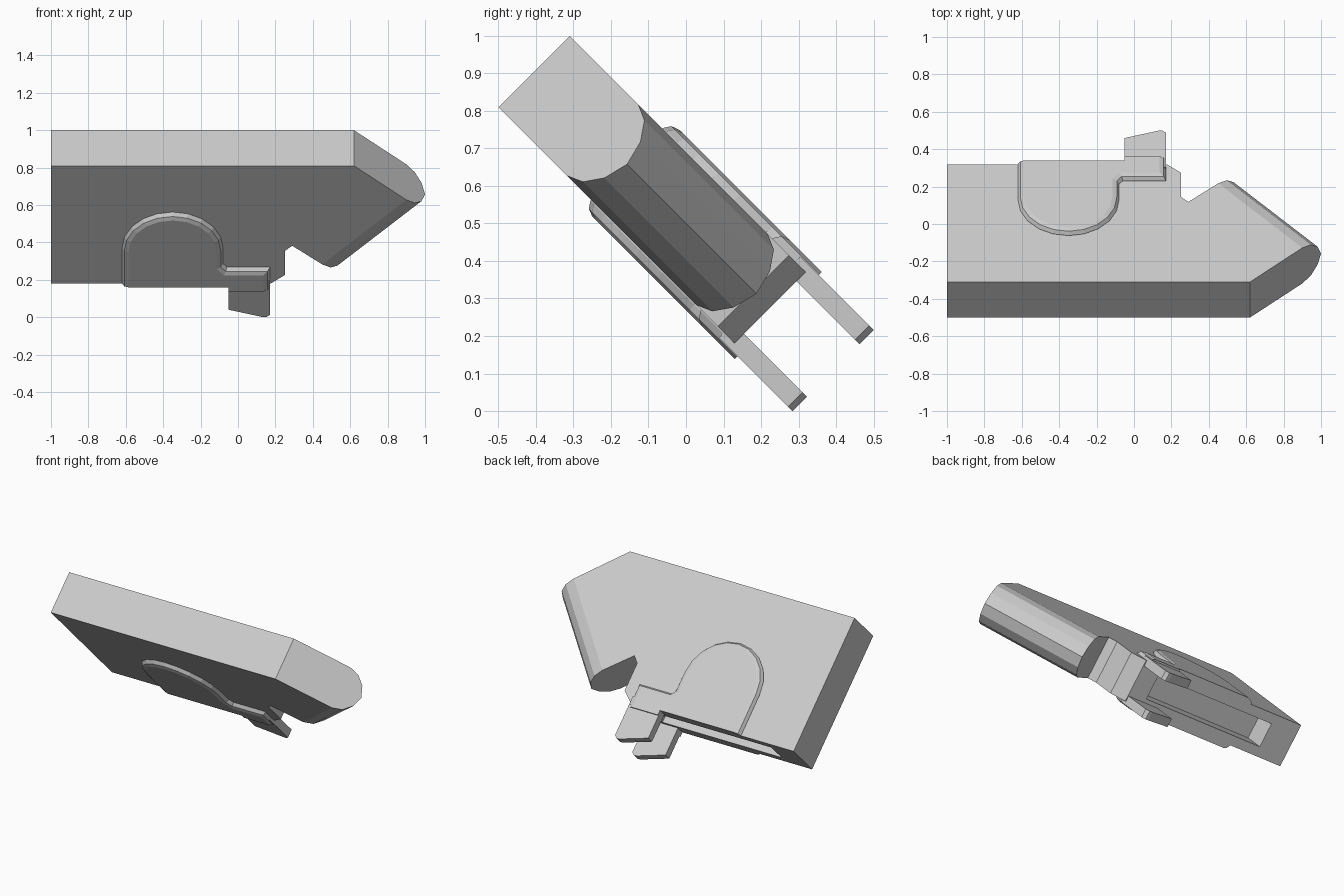
import bpy, bmesh
from math import sin, cos, pi, radians
from mathutils import Vector

if "Cube" in bpy.data.objects:
    bpy.data.objects.remove(bpy.data.objects["Cube"])

# Everything is modelled flat (x, width, thickness) and leaned over by 45 degrees
LEAN = radians(-45)
ORIGIN = (0, -0.405, 0.905)
BOTTOM = 0.89      # lower edge of the slab
HALF = 0.1345      # half thickness of the slab


def loft(name, layers, mirror=False):
    """Stack matching outlines [(thickness, points), ...] into a closed solid."""
    bm = bmesh.new()
    rings = [[bm.verts.new((x, v, w)) for x, v in pts] for w, pts in layers]
    n = len(rings[0])
    for lo, hi in zip(rings, rings[1:]):
        for i in range(n):
            j = (i + 1) % n
            bm.faces.new((lo[i], lo[j], hi[j], hi[i]))
    bm.faces.new(rings[0][::-1])
    bm.faces.new(rings[-1])
    bmesh.ops.dissolve_limit(bm, angle_limit=radians(0.5),
                             verts=bm.verts[:], edges=bm.edges[:])
    bmesh.ops.recalc_face_normals(bm, faces=bm.faces[:])
    mesh = bpy.data.meshes.new(name)
    bm.to_mesh(mesh)
    bm.free()
    ob = bpy.data.objects.new(name, mesh)
    bpy.context.collection.objects.link(ob)
    ob.location = ORIGIN
    ob.rotation_euler.x = LEAN
    if mirror:
        m = ob.modifiers.new("both_sides", 'MIRROR')
        m.use_axis = (False, False, True)
        m.use_clip = False
        m.use_mirror_merge = False
    return ob


def inset(pts, dist):
    """Move each edge inwards by dist(p, q) and intersect neighbours."""
    lines = []
    for i, p in enumerate(pts):
        p, q = Vector(p), Vector(pts[(i + 1) % len(pts)])
        d = (q - p).normalized()
        nrm = Vector((-d.y, d.x))
        lines.append((nrm, nrm.dot(p) + dist(p, q)))
    out = []
    for i in range(len(pts)):
        (a, da), (b, db) = lines[i - 1], lines[i]
        det = a.x * b.y - a.y * b.x
        out.append(((da * b.y - db * a.y) / det, (a.x * db - b.x * da) / det))
    return out


# Main slab, with its slanted nose rounded across the thickness
A, B = Vector((0.735, 0.677)), Vector((-0.677, 0.735))


def slab_outline(reach):
    tip = Vector((0.62, 0)) + A * reach
    heel = tip + B * 0.664
    return [(-1, 0), (0.62, 0), tip[:], heel[:], (0.29, 0.605), (0.25, 0.645),
            (0.25, 0.827), (0.175, BOTTOM), (-1, BOTTOM)]


curve = [(HALF, 0.381), (0.116, 0.443), (0.068, 0.492)]
curve = [(-w, r) for w, r in curve] + [(0, 0.517)] + curve[::-1]
slab = loft("main_slab", [(w, slab_outline(r)) for w, r in curve])

# Long slot in the underside
slot = [(-0.81, 0.74), (0.05, 0.74), (0.05, 1.0), (-0.81, 1.0)]
cutter = loft("slot_cutter", [(-0.075, slot), (0.075, slot)])
cutter.hide_render = True
cutter.hide_set(True)
cut = slab.modifiers.new("slot", 'BOOLEAN')
cut.operation = 'DIFFERENCE'
cut.solver = 'EXACT'
cut.object = cutter

# Raised round-topped side plates with softened edges
arc = [(-0.35 - 0.27 * cos(pi * i / 10), 0.62 - 0.27 * sin(pi * i / 10))
       for i in range(11)]
plate = [(-0.62, BOTTOM)] + arc + [(-0.08, 0.74), (-0.06, 0.765), (0.17, 0.765),
                                   (0.17, 0.92), (-0.05, 0.92), (-0.05, BOTTOM)]
# the straight run after the arc only needs its corner points


def soften(amount):
    def dist(p, q):
        low = min(p.y, q.y) > BOTTOM - 0.001
        return 0 if low else amount
    return inset(plate, dist)


loft("side_plate", [(0.13, plate), (HALF + 0.003, plate),
                    (0.156, soften(0.012)), (0.164, soften(0.034))], mirror=True)

# Prongs hanging below the plates
prong = [(-0.05, 0.85), (0.17, 0.85), (0.17, 1.11), (0.15, 1.127),
         (0.13, 1.125), (-0.05, 1.07)]
loft("prong", [(0.099, prong), (0.153, prong)], mirror=True)
